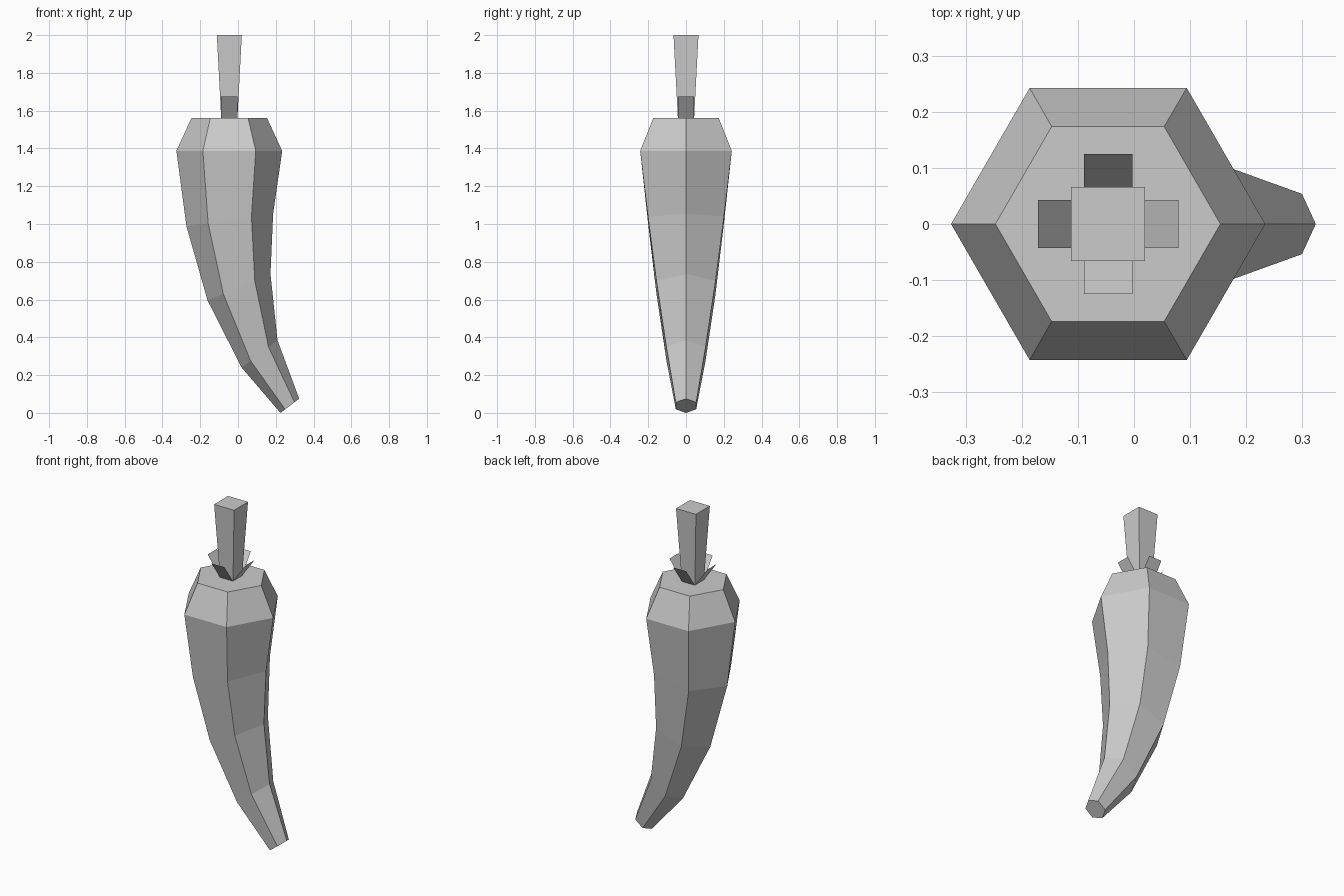
import bpy, bmesh
from math import cos, sin, pi
from mathutils import Vector

if "Cube" in bpy.data.objects:
    bpy.data.objects.remove(bpy.data.objects["Cube"])

CX = -0.046   # axis of the stem
CAP = 1.56    # height of the shoulder cap


def finish(bm, name):
    bmesh.ops.recalc_face_normals(bm, faces=bm.faces)
    me = bpy.data.meshes.new(name)
    bm.to_mesh(me)
    bm.free()
    ob = bpy.data.objects.new(name, me)
    bpy.context.collection.objects.link(ob)
    return ob


def loft(name, rings):
    bm = bmesh.new()
    loops = [[bm.verts.new(p) for p in ring] for ring in rings]
    n = len(loops[0])
    for a, b in zip(loops, loops[1:]):
        for i in range(n):
            j = (i + 1) % n
            bm.faces.new((a[i], a[j], b[j], b[i]))
    bm.faces.new(loops[0])
    bm.faces.new(loops[-1])
    return finish(bm, name)


def hexagon(left, right):
    # tilted hexagon whose opposite corners lie at left and right (x, z)
    l, r = Vector((left[0], 0, left[1])), Vector((right[0], 0, right[1]))
    mid, half = (l + r) / 2, (r - l) / 2
    return [mid + half * cos(i * pi / 3) + Vector((0, half.length * sin(i * pi / 3), 0))
            for i in range(6)]


def square(h, z):
    return [(CX + sx * h, sy * h, z) for sx, sy in ((1, 1), (-1, 1), (-1, -1), (1, -1))]


# Curved pepper body: left and right corner of each section
sections = [((0.225, 0.0), (0.324, 0.075)),
            ((0.019, 0.24), (0.209, 0.385)),
            ((-0.161, 0.595), (0.172, 0.735)),
            ((-0.273, 0.988), (0.186, 1.055)),
            ((-0.326, 1.387), (0.234, 1.387)),
            ((-0.247, CAP), (0.154, CAP))]
loft("pepper_body", [hexagon(l, r) for l, r in sections])

# Flared square stem
loft("stem", [square(0.043, CAP), square(0.066, 2.0)])

# Four thin flared leaves around the stem
for k in range(4):
    c, s = cos(k * pi / 2), sin(k * pi / 2)
    bm = bmesh.new()
    pts = ((0.043, -0.043, CAP), (0.043, 0.043, CAP),
           (0.125, 0.043, 1.675), (0.125, -0.043, 1.675))
    bm.faces.new([bm.verts.new((CX + x * c - y * s, x * s + y * c, z)) for x, y, z in pts])
    finish(bm, f"leaf_{k + 1}")
